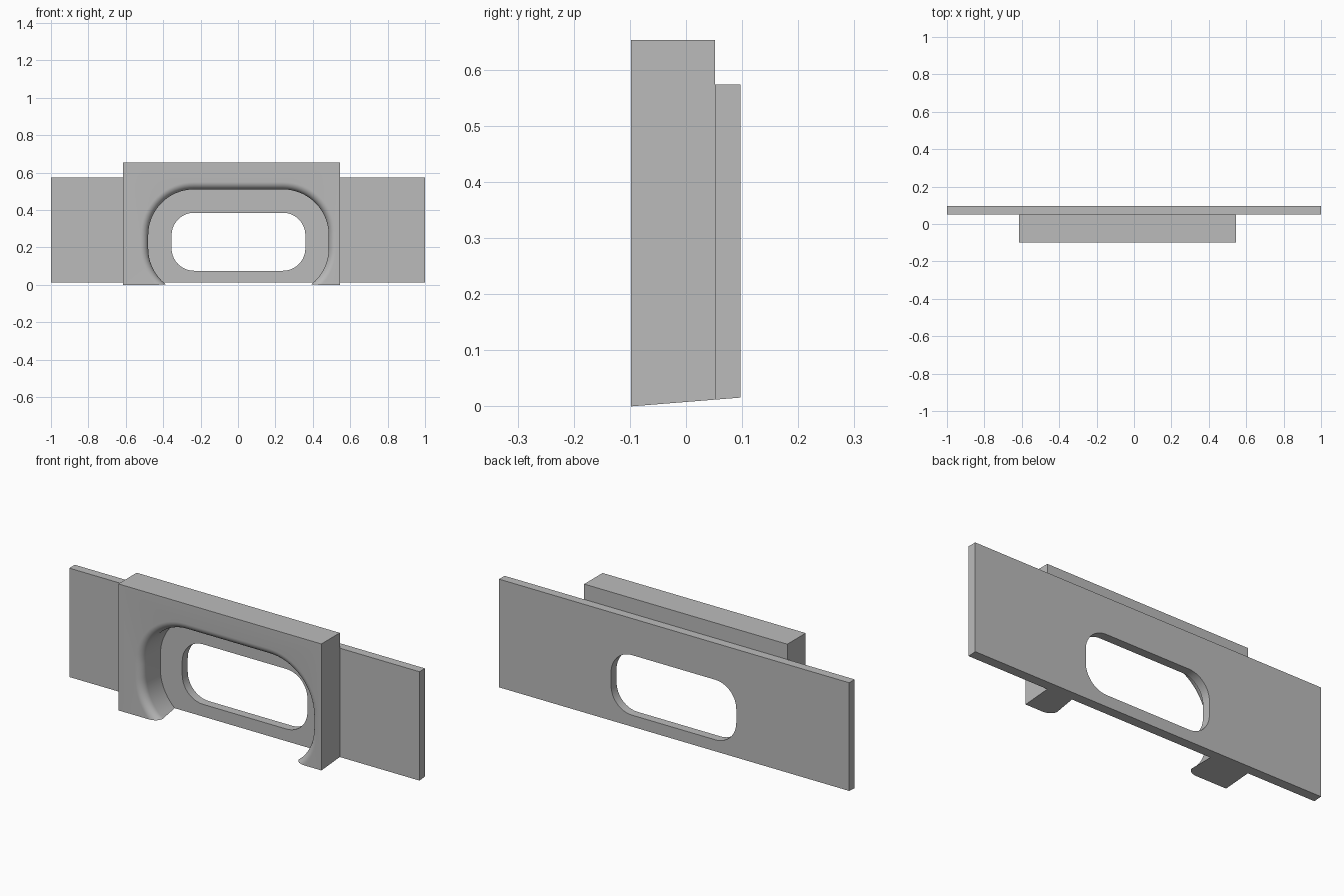
import bpy, bmesh, math

cube = bpy.data.objects.get("Cube")
if cube:
    bpy.data.objects.remove(cube)

grey = bpy.data.materials.new("plain grey")
grey.use_nodes = True
colour = (0.5, 0.5, 0.5, 1)
grey.diffuse_color = colour
grey.node_tree.nodes["Principled BSDF"].inputs["Base Color"].default_value = colour

FRONT, JOINT, BACK = -0.098, 0.052, 0.097
CENTRE_X, CENTRE_Z = 0.0025, 0.23      # middle of the opening
CORE_X, CORE_Z = 0.2375, 0.035         # corner arc centres, from the middle
HOLE_R, POCKET_R, FILLET = 0.12, 0.245, 0.04


def loft(name, rings):
    """Closed solid through a stack of matching rings of points."""
    bm = bmesh.new()
    loops = [[bm.verts.new(p) for p in ring] for ring in rings]
    n = len(loops[0])
    for a, b in zip(loops, loops[1:]):
        for i in range(n):
            j = (i + 1) % n
            bm.faces.new((a[i], a[j], b[j], b[i]))
    bm.faces.new(loops[0])
    bm.faces.new(loops[-1])
    bmesh.ops.recalc_face_normals(bm, faces=bm.faces)
    mesh = bpy.data.meshes.new(name)
    bm.to_mesh(mesh)
    bm.free()
    mesh.materials.append(grey)
    obj = bpy.data.objects.new(name, mesh)
    bpy.context.collection.objects.link(obj)
    return obj


def slab(name, x0, x1, y0, y1, top):
    """Box whose underside rises gently towards the back."""
    def base(y):
        return (y - FRONT) * 0.08
    return loft(name, [[(x, y0, base(y0)), (x, y1, base(y1)), (x, y1, top), (x, y0, top)]
                       for x in (x0, x1)])


def rounded_ring(radius, y, steps=16):
    """Rounded rectangle around the opening at depth y."""
    ring = []
    for q, (sx, sz) in enumerate(((1, 1), (-1, 1), (-1, -1), (1, -1))):
        for k in range(steps + 1):
            a = math.pi / 2 * (q + k / steps)
            ring.append((CENTRE_X + sx * CORE_X + radius * math.cos(a), y,
                         CENTRE_Z + sz * CORE_Z + radius * math.sin(a)))
    return ring


def cut(obj, cutter):
    mod = obj.modifiers.new("opening", "BOOLEAN")
    mod.operation = "DIFFERENCE"
    mod.solver = "EXACT"
    mod.object = cutter
    bpy.ops.object.select_all(action="DESELECT")
    bpy.context.view_layer.objects.active = obj
    obj.select_set(True)
    bpy.ops.object.modifier_apply(modifier=mod.name)
    bpy.data.objects.remove(cutter)
    bpy.ops.object.shade_smooth_by_angle(angle=math.radians(30))


# Wide back plate with its rounded hole
plate = slab("back_plate", -1, 1, JOINT, BACK, 0.574)
cut(plate, loft("hole_cutter", [rounded_ring(HOLE_R, y) for y in (0, 0.2)]))

# Thick front block, with a pocket open at the bottom and a rounded front lip
block = slab("front_block", -0.615, 0.545, FRONT, JOINT, 0.653)
rings = [rounded_ring(POCKET_R + FILLET, FRONT - 0.05)]
for k in range(11):
    a = math.pi / 2 * k / 10
    rings.append(rounded_ring(POCKET_R + FILLET * (1 - math.sin(a)),
                              FRONT + FILLET * (1 - math.cos(a))))
rings.append(rounded_ring(POCKET_R, JOINT + 0.05))
cut(block, loft("pocket_cutter", rings))
